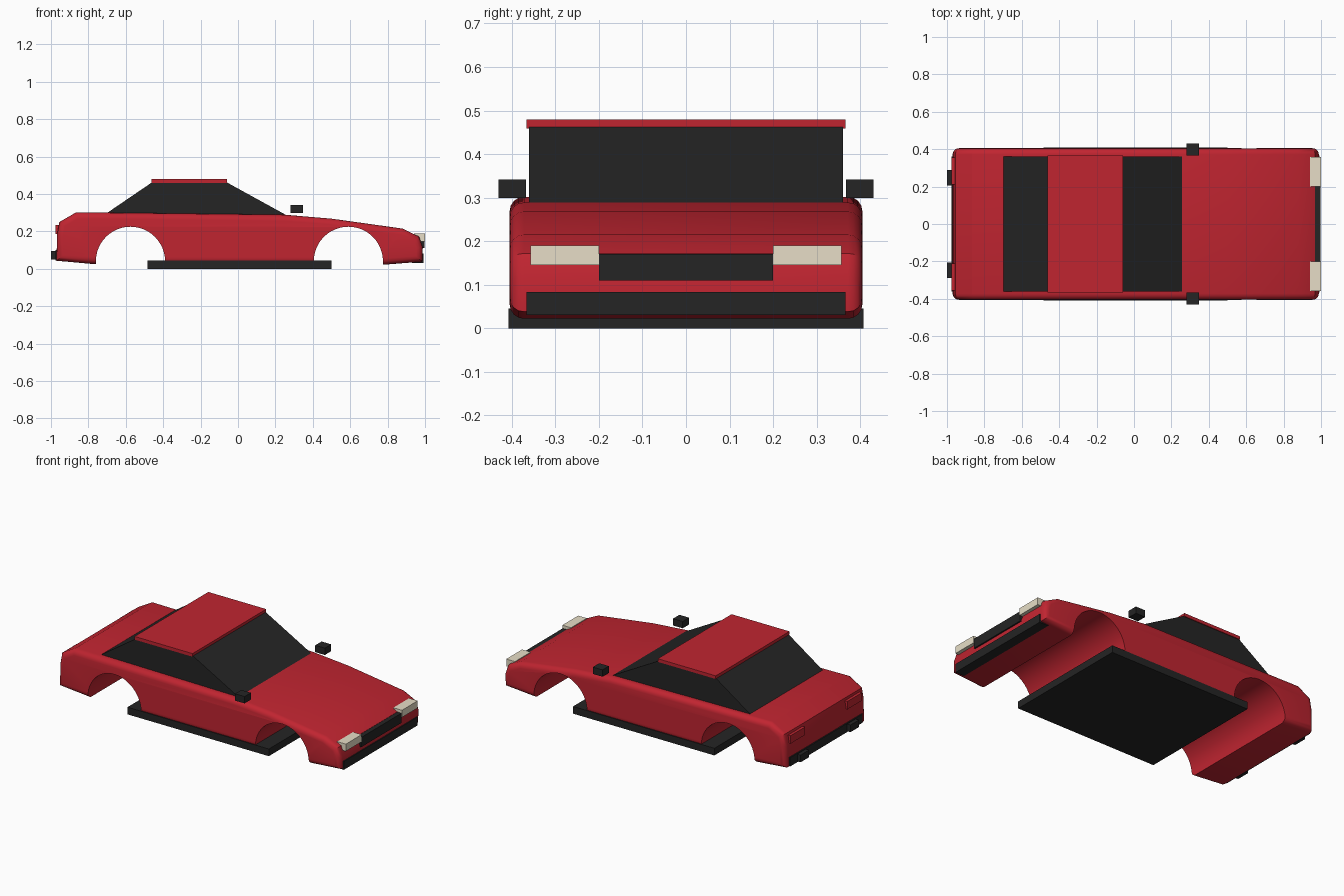
import bpy, bmesh, math

if "Cube" in bpy.data.objects:
    bpy.data.objects.remove(bpy.data.objects["Cube"])


def material(name, rgb):
    m = bpy.data.materials.new(name)
    m.diffuse_color = (*rgb, 1)
    m.use_nodes = True
    m.node_tree.nodes["Principled BSDF"].inputs["Base Color"].default_value = m.diffuse_color
    return m


RED = material("red paint", (0.53, 0.018, 0.03))
BLACK = material("black trim", (0.018, 0.018, 0.018))
CREAM = material("cream lens", (0.80, 0.73, 0.57))


def profile(name, points, half_width, mat, bevel=0.0):
    """Extrude an x-z outline across y, optionally rounding its side rims."""
    bm = bmesh.new()
    face = bm.faces.new([bm.verts.new((x, -half_width, z)) for x, z in points])
    ext = bmesh.ops.extrude_face_region(bm, geom=[face])
    for v in ext["geom"]:
        if isinstance(v, bmesh.types.BMVert):
            v.co.y = half_width
    bmesh.ops.recalc_face_normals(bm, faces=bm.faces)
    if bevel:
        rims = [e for e in bm.edges if abs(e.verts[0].co.y - e.verts[1].co.y) < 1e-5]
        bmesh.ops.bevel(bm, geom=rims, offset=bevel, segments=4, profile=0.5,
                        affect='EDGES', clamp_overlap=True)
    me = bpy.data.meshes.new(name)
    bm.to_mesh(me)
    bm.free()
    me.materials.append(mat)
    ob = bpy.data.objects.new(name, me)
    bpy.context.collection.objects.link(ob)
    return ob


def box(name, x, y, z, mat):
    """Box from (min, max) pairs."""
    ob = profile(name, [(x[0], z[0]), (x[1], z[0]), (x[1], z[1]), (x[0], z[1])],
                 (y[1] - y[0]) / 2, mat)
    ob.location.y = (y[0] + y[1]) / 2
    return ob


def pair(name, x, y, z, mat):
    box(name + "_left", x, y, z, mat)
    box(name + "_right", x, (-y[1], -y[0]), z, mat)


# Body shell with rounded sides
body = profile("body", [
    (-0.97, 0.043), (-0.757, 0.024), (0.78, 0.022), (0.985, 0.038),
    (0.988, 0.115), (0.968, 0.172), (0.88, 0.215), (0.50, 0.268),
    (0.25, 0.289), (-0.865, 0.302), (-0.955, 0.25), (-0.968, 0.18)],
    0.405, RED, 0.033)

# Wheel arches cut right across the body
for x in (-0.575, 0.59):
    bpy.ops.mesh.primitive_cylinder_add(vertices=48, radius=0.185, depth=1.2,
                                        location=(x, 0, 0.04),
                                        rotation=(math.pi / 2, 0, 0))
    cutter = bpy.context.object
    cutter.name = "arch_cutter"
    cutter.hide_render = True
    cutter.data.materials.append(RED)
    mod = body.modifiers.new("arch", 'BOOLEAN')
    mod.operation = 'DIFFERENCE'
    mod.solver = 'EXACT'
    mod.object = cutter
    bpy.context.view_layer.objects.active = body
    bpy.ops.object.modifier_apply(modifier=mod.name)
    bpy.data.objects.remove(cutter)

bpy.ops.object.select_all(action='DESELECT')
body.select_set(True)
bpy.context.view_layer.objects.active = body
bpy.ops.object.shade_smooth_by_angle(angle=math.radians(30))

# Cabin glass and roof
profile("cabin_glass", [(-0.72, 0.285), (0.262, 0.285), (-0.06, 0.462), (-0.46, 0.462)],
        0.361, BLACK)
box("roof", (-0.463, -0.06), (-0.366, 0.366), (0.459, 0.479), RED)

# Floor and sills
box("floor_sill", (-0.483, 0.5), (-0.408, 0.408), (0.0, 0.045), BLACK)

# Nose
box("front_bumper", (0.93, 0.993), (-0.366, 0.366), (0.03, 0.083), BLACK)
box("grille", (0.95, 0.997), (-0.2, 0.2), (0.11, 0.171), BLACK)
pair("headlight", (0.94, 1.0), (0.2, 0.357), (0.145, 0.19), CREAM)

# Tail
box("rear_bumper", (-0.977, -0.93), (-0.36, 0.36), (0.045, 0.1), BLACK)
pair("tail_light", (-0.975, -0.93), (0.21, 0.355), (0.185, 0.235), RED)
pair("exhaust", (-1.0, -0.93), (0.205, 0.29), (0.05, 0.095), BLACK)

# Door mirrors
pair("mirror", (0.28, 0.347), (0.367, 0.43), (0.299, 0.342), BLACK)
